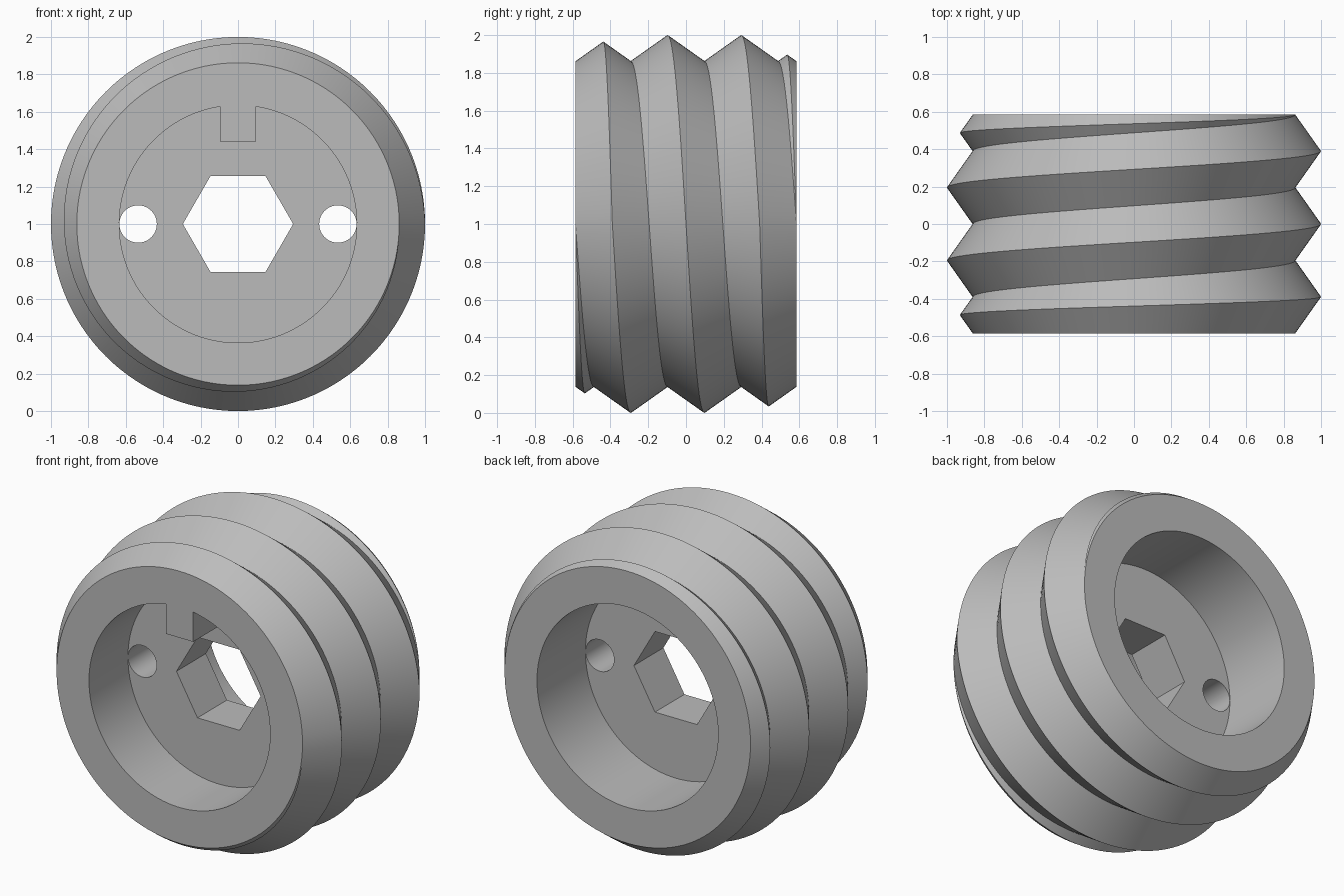
import bpy
import bmesh
from math import sin, cos, pi, asin

cube = bpy.data.objects.get("Cube")
if cube:
    bpy.data.objects.remove(cube, do_unlink=True)

HALF = 0.585            # half length along y
PITCH = HALF * 2 / 3    # three turns of thread
ROOT, CREST = 0.862, 1.0
SLOPE = (CREST - ROOT) / (PITCH / 2)
BORE = 0.635
STEPS = 120
MID_Z = 1.0

metal = bpy.data.materials.new("grey metal")
metal.use_nodes = True
grey = (0.5, 0.5, 0.5, 1)
metal.diffuse_color = grey
metal.node_tree.nodes["Principled BSDF"].inputs["Base Color"].default_value = grey


def make_object(name, bm):
    bmesh.ops.recalc_face_normals(bm, faces=bm.faces[:])
    mesh = bpy.data.meshes.new(name)
    bm.to_mesh(mesh)
    bm.free()
    mesh.materials.append(metal)
    obj = bpy.data.objects.new(name, mesh)
    bpy.context.collection.objects.link(obj)
    return obj


def prism(name, outline, y0, y1):
    """Extrude an (x, z) outline along y."""
    bm = bmesh.new()
    face = bm.faces.new([bm.verts.new((x, y0, MID_Z + z)) for x, z in outline])
    made = bmesh.ops.extrude_face_region(bm, geom=[face])["geom"]
    top = [v for v in made if isinstance(v, bmesh.types.BMVert)]
    bmesh.ops.translate(bm, verts=top, vec=(0, y1 - y0, 0))
    obj = make_object(name, bm)
    obj.hide_render = True
    return obj


def arc(radius, count, start=0.0, sweep=2 * pi, closed=True, cx=0.0):
    n = count if closed else count - 1
    return [(cx + radius * cos(start + sweep * i / n),
             radius * sin(start + sweep * i / n)) for i in range(count)]


# Threaded body: each column is a zigzag whose valleys drift along the helix
bm = bmesh.new()
columns = []
for i in range(STEPS + 1):
    t = i / STEPS
    a = 2 * pi * t
    valleys = [HALF] + [HALF - PITCH * (k + t) for k in range(3)] + [-HALF]
    profile = [(HALF, ROOT)]
    for upper, lower in zip(valleys, valleys[1:]):
        profile.append(((upper + lower) / 2, ROOT + SLOPE * (upper - lower) / 2))
        profile.append((lower, ROOT))
    columns.append([bm.verts.new((r * cos(a), y, MID_Z + r * sin(a)))
                    for y, r in profile])
for left, right in zip(columns, columns[1:]):
    for j in range(len(left) - 1):
        bm.faces.new((left[j], right[j], right[j + 1], left[j + 1]))
bmesh.ops.remove_doubles(bm, verts=bm.verts[:], dist=1e-4)
bmesh.ops.holes_fill(bm, edges=[e for e in bm.edges if e.is_boundary], sides=0)
body = make_object("threaded_plug", bm)

# Cutters: front bore with a key left standing, rear bore, hex socket, pin holes
key = asin(0.095 / BORE)
front_outline = arc(BORE, STEPS, pi / 2 + key, 2 * pi - 2 * key, closed=False)
front_outline += [(0.095, 0.44), (-0.095, 0.44)]
cutters = [
    prism("front_bore_cutter", front_outline, -0.8, -0.195),
    prism("rear_bore_cutter", arc(BORE, STEPS), 0.1, 0.8),
    prism("hex_socket_cutter", arc(0.295, 6), -0.4, 0.4),
]
for side, name in ((1, "left"), (-1, "right")):
    cutters.append(prism(name + "_pin_hole_cutter",
                         arc(0.1, 40, cx=side * 0.534), -0.3, 0.2))

bpy.ops.object.select_all(action="DESELECT")
bpy.context.view_layer.objects.active = body
body.select_set(True)
for cutter in cutters:
    mod = body.modifiers.new(cutter.name, "BOOLEAN")
    mod.operation = "DIFFERENCE"
    mod.solver = "EXACT"
    mod.object = cutter
    bpy.ops.object.modifier_apply(modifier=mod.name)
for cutter in cutters:
    bpy.data.objects.remove(cutter, do_unlink=True)

bpy.ops.object.shade_smooth_by_angle(angle=pi / 6)
